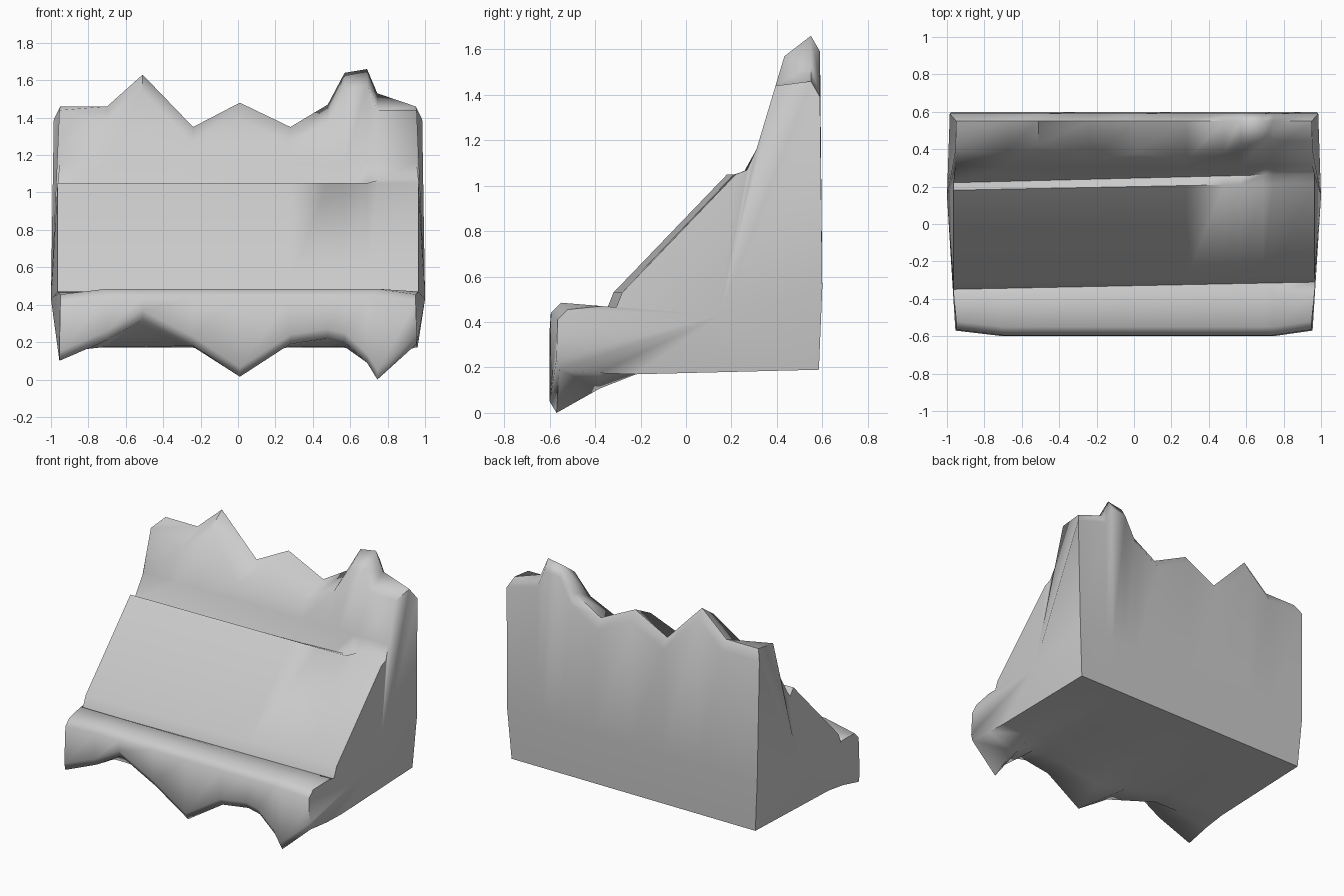
import bpy, bmesh

if "Cube" in bpy.data.objects:
    bpy.data.objects.remove(bpy.data.objects["Cube"])

# stations along x: (x, height of jagged back crest, height of jagged front hem)
STATIONS = [(-0.96, 1.46, 0.10), (-0.70, 1.46, 0.21), (-0.51, 1.63, 0.32),
            (-0.24, 1.35, 0.18), (0.01, 1.48, 0.015), (0.28, 1.35, 0.19),
            (0.48, 1.47, 0.22), (0.57, 1.64, 0.20), (0.69, 1.66, 0.09),
            (0.745, 1.53, 0.0), (0.955, 1.46, 0.19)]

# sideways position of each profile point at the two ends
END_X = [0.955, 0.955, 0.95, 0.95, 0.965, 0.965, 0.965, 0.965, 0.965,
         0.955, 0.955, 0.95, 0.985, 0.975, 0.95, 0.96, 0.96]


def profile(x, crest, hem, end):
    """Cross-section from front hem, over lip, slope and wall, to the underside."""
    front_z = crest - (0.02 if end else 0.09)
    wall_y = 0.31 + (front_z - 1.16) * 0.3
    f = 0.03 if end else 0.0
    dip = 0.0 if x > 0.73 else 0.03
    return [(-0.57 + f * 0.4, hem),
            (-0.60 + f, hem + 0.05),
            (-0.595 + f, 0.44 - f),
            (-0.55 + f, 0.485 - f),
            (-0.37, 0.47),
            (-0.33 + 0.02 * x, 0.455),
            (-0.30 + 0.02 * x, 0.53),
            (0.20 + 0.02 * x, 1.05),
            (0.245 + 0.025 * x, 1.05 - dip + 0.02 * x),
            (0.31, 1.16),
            (wall_y, front_z),
            (0.55, crest),
            (0.59, crest - 0.07),
            (0.60, 0.55),
            (0.585, 0.19),
            (-0.22, 0.17),
            (-0.38, 0.175 + 0.4 * (min(hem, 0.17) - 0.17))]


# draped stand body lofted through all stations
bm = bmesh.new()
rings = []
for i, (x, crest, hem) in enumerate(STATIONS):
    end = i in (0, len(STATIONS) - 1)
    ring = []
    for k, (y, z) in enumerate(profile(x, crest, hem, end)):
        px = END_X[k] * (1 if x > 0 else -1) if end else x
        ring.append(bm.verts.new((px, y, z)))
    rings.append(ring)
n = len(rings[0])
for a, b in zip(rings, rings[1:]):
    for k in range(n):
        m = (k + 1) % n
        bm.faces.new((a[k], a[m], b[m], b[k]))

# bulging side caps
for ring, sx in ((rings[0], -1), (rings[-1], 1)):
    mid = bm.verts.new((sx, 0.15, 0.43))
    for k in range(n):
        bm.faces.new((ring[k], ring[(k + 1) % n], mid))

bmesh.ops.recalc_face_normals(bm, faces=bm.faces)
mesh = bpy.data.meshes.new("draped_stand")
bm.to_mesh(mesh)
bm.free()
body = bpy.data.objects.new("draped_stand", mesh)
bpy.context.collection.objects.link(body)
bpy.context.view_layer.objects.active = body
body.select_set(True)
bpy.ops.object.shade_smooth_by_angle(angle=1.2)
